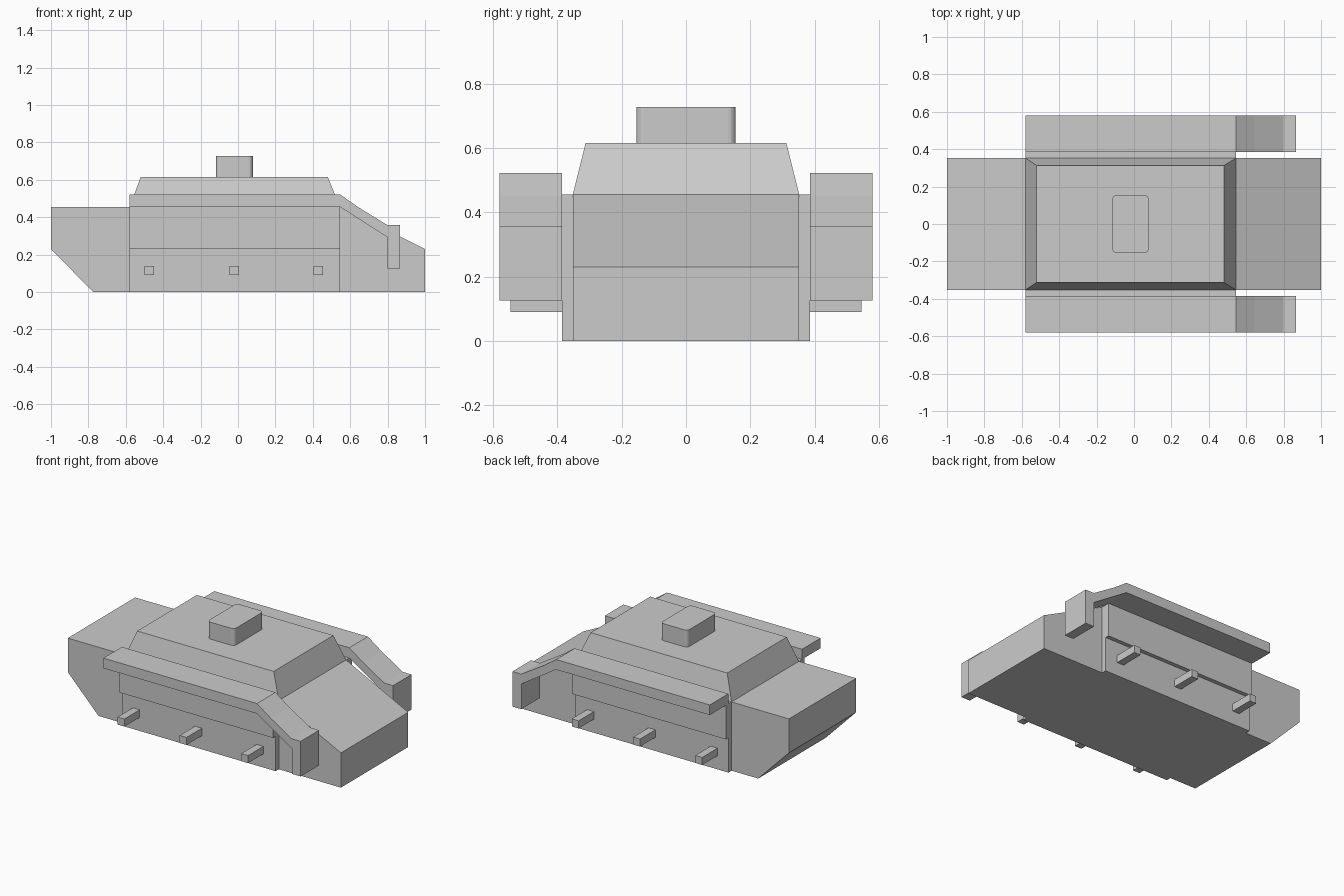
import bpy, bmesh
from mathutils import Vector

if "Cube" in bpy.data.objects:
    bpy.data.objects.remove(bpy.data.objects["Cube"])


def make_object(name, bm):
    bmesh.ops.recalc_face_normals(bm, faces=bm.faces)
    mesh = bpy.data.meshes.new(name)
    bm.to_mesh(mesh)
    bm.free()
    obj = bpy.data.objects.new(name, mesh)
    bpy.context.collection.objects.link(obj)
    return obj


def extrude_profile(name, points, y0, y1):
    """Side profile in x/z, extruded from y0 to y1."""
    bm = bmesh.new()
    face = bm.faces.new([bm.verts.new((x, y0, z)) for x, z in points])
    new = bmesh.ops.extrude_face_region(bm, geom=[face])["geom"]
    verts = [g for g in new if isinstance(g, bmesh.types.BMVert)]
    bmesh.ops.translate(bm, verts=verts, vec=(0, y1 - y0, 0))
    return make_object(name, bm)


def box(name, x, y, z):
    return extrude_profile(name, [(x[0], z[0]), (x[1], z[0]), (x[1], z[1]), (x[0], z[1])], *y)


# Main hull with sloped nose and undercut tail
extrude_profile("hull", [(-1, .455), (-1, .23), (-.775, 0), (1, 0), (1, .23), (.545, .455)],
                -.352, .352)

# Tapered upper cabin
cabin = box("cabin", (-.58, .545), (-.352, .352), (.455, .615))
for v in cabin.data.vertices:
    if v.co.z > .5:
        v.co.x = -.52 if v.co.x < 0 else .48
        v.co.y = .312 if v.co.y > 0 else -.312

# Roof hatch with rounded upright corners
hatch = box("roof_hatch", (-.118, .08), (-.154, .154), (.615, .727))
bm = bmesh.new()
bm.from_mesh(hatch.data)
upright = [e for e in bm.edges
           if abs((e.verts[0].co - e.verts[1].co).normalized().dot(Vector((0, 0, 1)))) > .9]
bmesh.ops.bevel(bm, geom=upright, offset=.024, segments=4, profile=.5, affect='EDGES')
bm.to_mesh(hatch.data)
bm.free()

# Bent fender profile with hanging front flap
fender = [(-.58, .455), (.545, .455), (.8, .292), (.8, .125), (.865, .125),
          (.865, .357), (.8, .357), (.645, .452), (.545, .522), (-.58, .522)]

for side, s in (("left", 1), ("right", -1)):
    # Side panels: lower one set back under the upper one
    box(f"{side}_lower_panel", (-.58, .545), (s * .352, s * .385), (0, .23))
    box(f"{side}_upper_panel", (-.58, .545), (s * .352, s * .412), (.23, .455))
    # Fender, plus the strip closing it to the cabin
    extrude_profile(f"{side}_fender", fender, s * .386, s * .58)
    # Axle stubs
    for i, x in enumerate((-.475, -.02, .43)):
        box(f"{side}_axle_{i + 1}", (x - .025, x + .025), (s * .38, s * .545), (.09, .14))
